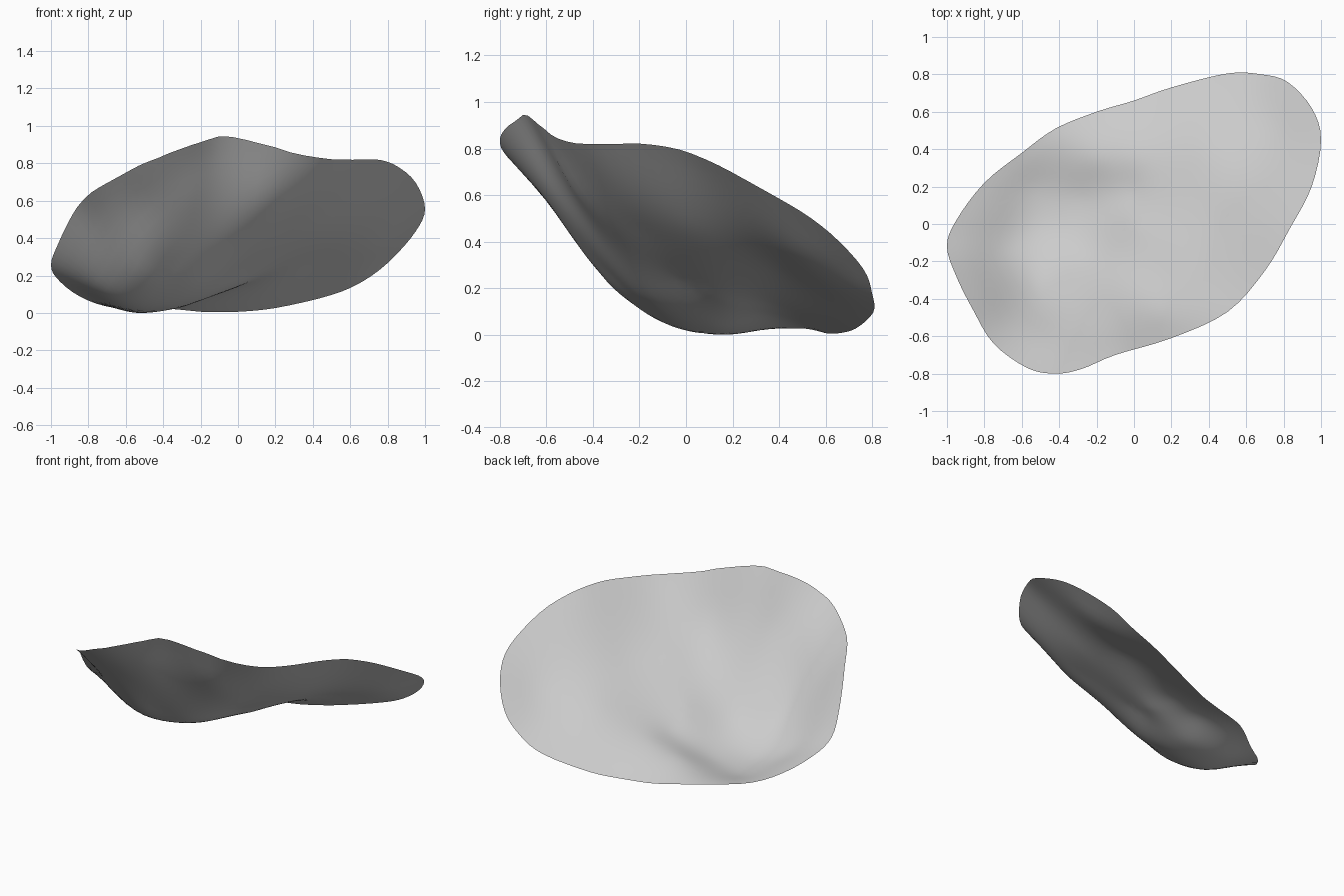
import bpy
import bmesh
from math import log
from mathutils import Vector

if "Cube" in bpy.data.objects:
    bpy.data.objects.remove(bpy.data.objects["Cube"], do_unlink=True)

STEPS = 4         # rim subdivisions between control points
RINGS = 18
STIFFNESS = 0.001  # lets the sheet pass slightly off its pins

# Rim pins (x, y, z), counter-clockwise from the left side
RIM = [
    (1, .45, .56), (.95, .62, .44), (.82, .76, .29), (.68, .8, .18),
    (.5, .805, .1), (.2, .73, .03), (0, .66, .01), (-.2, .6, .01),
    (-.42, .51, .03), (-.6, .38, .03), (-.8, .22, .07), (-.95, .02, .17),
    (-1, -.12, .26), (-.95, -.28, .4), (-.86, -.46, .57), (-.75, -.64, .67),
    (-.57, -.77, .77), (-.42, -.8, .835), (-.28, -.775, .89), (-.1, -.7, .95),
    (.2, -.61, .89), (.5, -.47, .825), (.7, -.25, .825), (.83, -.03, .8),
    (.95, .2, .7),
]

# Pins inside the rim: bowl, flared front wall, broad tongue, low rear ridge
INNER = [
    (-.55, .2, .005), (-.4, .08, .02), (-.55, -.03, .03), (-.75, .05, .08),
    (-.72, -.15, .13), (-.42, -.17, .11), (-.5, -.33, .22), (-.38, -.33, .265),
    (-.5, -.46, .38), (-.5, -.6, .58), (-.24, -.19, .17), (-.24, -.6, .65),
    (-.1, -.47, .55), (.15, -.5, .66), (0, 0, .225), (-.3, .15, .035),
    (-.12, .16, .1), (0, .16, .15), (0, .35, .14), (-.2, .35, .09),
    (.25, -.2, .46), (.45, 0, .47), (.2, .3, .22), (.4, .4, .28),
    (.6, .6, .24), (.75, .5, .36),
]


def catmull(a, b, c, d, t):
    return (b * 2 + (c - a) * t + (a * 2 - b * 5 + c * 4 - d) * t * t
            + (b * 3 - a - c * 3 + d) * t ** 3) / 2


def smooth_loop(points):
    points = [Vector(p[:2]) for p in points]
    n = len(points)
    return [catmull(points[i - 1], points[i], points[(i + 1) % n],
                    points[(i + 2) % n], s / STEPS)
            for i in range(n) for s in range(STEPS)]


def solve(rows):
    # Gaussian elimination on an augmented matrix
    n = len(rows)
    for k in range(n):
        best = max(range(k, n), key=lambda r: abs(rows[r][k]))
        rows[k], rows[best] = rows[best], rows[k]
        rows[k] = [value / rows[k][k] for value in rows[k]]
        for r in range(n):
            if r != k:
                factor = rows[r][k]
                rows[r] = [a - factor * b for a, b in zip(rows[r], rows[k])]
    return [row[-1] for row in rows]


def bend(x, y, pin):
    square = (x - pin[0]) ** 2 + (y - pin[1]) ** 2
    return square * log(square) / 2 if square else 0


def basis(x, y):
    return [bend(x, y, pin) for pin in PINS] + [1, x, y]


# Bend a thin plate through all the pins
PINS = RIM + INNER
matrix = [basis(x, y) + [z] for x, y, z in PINS]
for i in range(len(PINS)):
    matrix[i][i] += STIFFNESS
for side in ([1] * len(PINS), [p[0] for p in PINS], [p[1] for p in PINS]):
    matrix.append(side + [0] * 4)
weights = solve(matrix)


def on_plate(x, y):
    return (x, y, sum(w * b for w, b in zip(weights, basis(x, y))))


# Curved sheet, open underneath
bm = bmesh.new()
loop = smooth_loop(RIM)
middle = bm.verts.new(on_plate(0, 0))
rings = [[bm.verts.new(on_plate(*(p * r / RINGS))) for p in loop]
         for r in range(1, RINGS + 1)]
count = len(loop)
for i in range(count):
    j = (i + 1) % count
    bm.faces.new((middle, rings[0][i], rings[0][j]))
    for inner, outer in zip(rings, rings[1:]):
        bm.faces.new((inner[i], outer[i], outer[j], inner[j]))
low = min(v.co.z for v in bm.verts)
bmesh.ops.translate(bm, verts=bm.verts, vec=(0, 0, -low))

mesh = bpy.data.meshes.new("curved_sheet")
bm.to_mesh(mesh)
bm.free()
sheet = bpy.data.objects.new("curved_sheet", mesh)
bpy.context.collection.objects.link(sheet)
mesh.shade_smooth()

# Plain grey
grey = bpy.data.materials.new("light_grey")
grey.use_nodes = True
colour = (0.6, 0.6, 0.6, 1)
grey.diffuse_color = colour
grey.node_tree.nodes["Principled BSDF"].inputs["Base Color"].default_value = colour
mesh.materials.append(grey)
